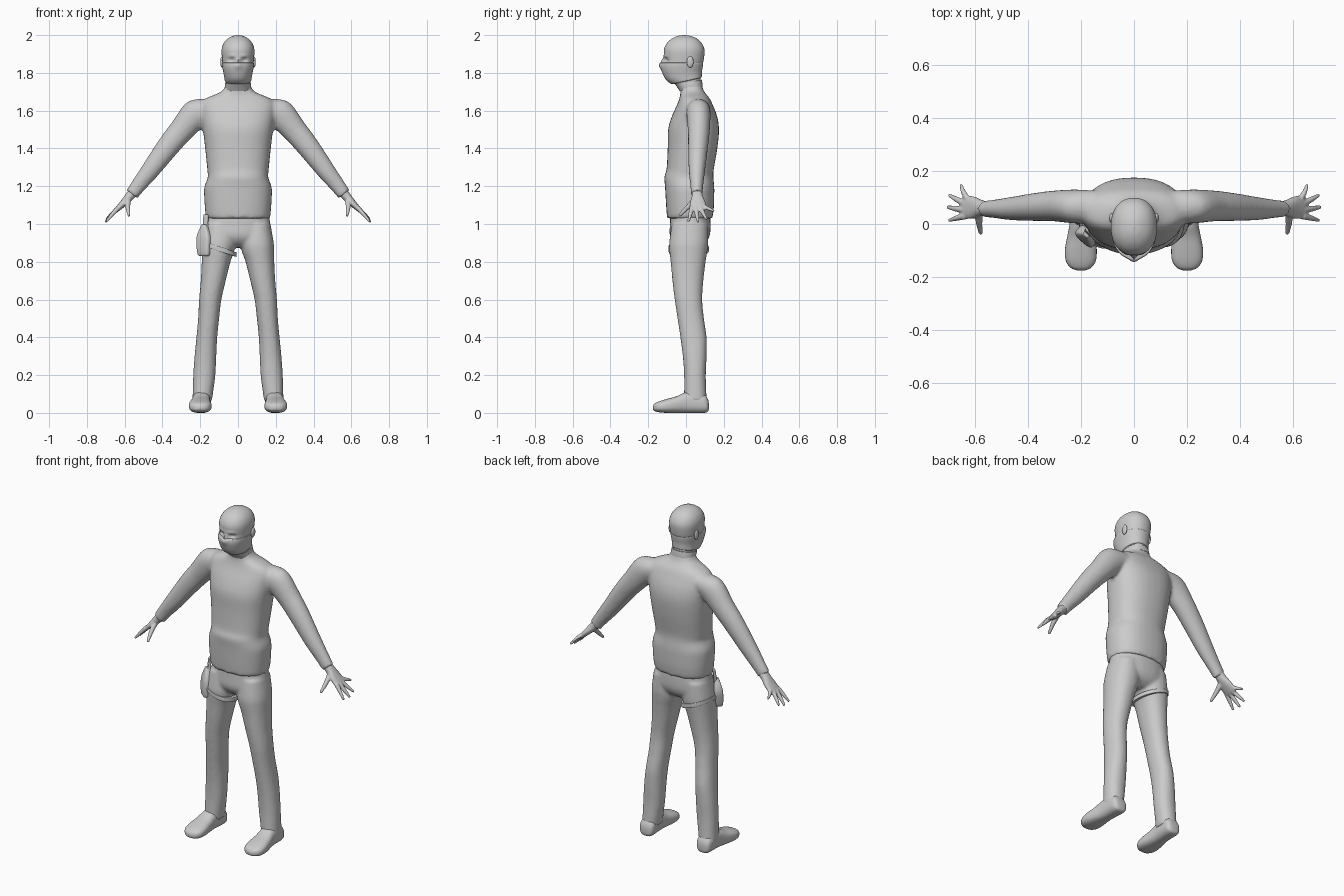
import bpy, bmesh, math
from mathutils import Vector, Matrix


def spow(v, p):
    return math.copysign(abs(v) ** p, v)


def spline(a, b, c, d, t):
    return 0.5 * (2 * b + (c - a) * t + (2 * a - 5 * b + 4 * c - d) * t * t + (3 * b - a - 3 * c + d) * t ** 3)


def loft(bm, sections, sides=32, steps=4, n=2.2):
    """Smooth closed skin over sections of (centre, u axis, v axis)."""
    secs = [tuple(Vector(p) for p in s) for s in sections]
    dense, last = [], len(secs) - 1
    for i in range(last):
        four = [secs[max(i - 1, 0)], secs[i], secs[i + 1], secs[min(i + 2, last)]]
        dense += [[spline(*[f[k] for f in four], j / steps) for k in range(3)] for j in range(steps)]
    dense.append(secs[-1])
    rings = []
    for c, u, v in dense:
        ring = []
        for k in range(sides):
            a = 2 * math.pi * k / sides
            ring.append(bm.verts.new(c + u * spow(math.cos(a), 2 / n) + v * spow(math.sin(a), 2 / n)))
        rings.append(ring)
    faces = [bm.faces.new(rings[0]), bm.faces.new(rings[-1])]
    for r, q in zip(rings, rings[1:]):
        for k in range(sides):
            m = (k + 1) % sides
            faces.append(bm.faces.new((r[k], r[m], q[m], q[k])))
    bmesh.ops.recalc_face_normals(bm, faces=faces)


def level(z, x0, x1, y0, y1, tilt=0):
    """Horizontal section from its extents; tilt raises the back edge."""
    ry = (y1 - y0) / 2
    return ((x0 + x1) / 2, (y0 + y1) / 2, z), ((x1 - x0) / 2, 0, 0), (0, ry, tilt * ry)


def tube(points):
    """Sections across a path of (x, y, z, half width in y, half thickness)."""
    out = []
    for i, p in enumerate(points):
        a, b = points[max(i - 1, 0)], points[min(i + 1, len(points) - 1)]
        d = (Vector(b[:3]) - Vector(a[:3])).normalized()
        v = d.cross(Vector((0, 1, 0))).normalized()
        out.append((p[:3], v.cross(d) * p[3], v * p[4]))
    return out


def mirrored(points, s):
    return [(p[0] * s,) + tuple(p[1:]) for p in points]


def finish(name, bm, voxel=0, smooth=0, angle=50):
    me = bpy.data.meshes.new(name)
    bm.to_mesh(me)
    bm.free()
    ob = bpy.data.objects.new(name, me)
    bpy.context.collection.objects.link(ob)
    bpy.ops.object.select_all(action='DESELECT')
    ob.select_set(True)
    bpy.context.view_layer.objects.active = ob
    if voxel:
        m = ob.modifiers.new("fuse", 'REMESH')
        m.mode, m.voxel_size = 'VOXEL', voxel
        s = ob.modifiers.new("soften", 'SMOOTH')
        s.iterations, s.factor = smooth, 0.5
        for mod in ("fuse", "soften"):
            bpy.ops.object.modifier_apply(modifier=mod)
    bpy.ops.object.shade_smooth_by_angle(angle=math.radians(angle))
    return ob


def ball(bm, c, r):
    bmesh.ops.create_uvsphere(bm, u_segments=20, v_segments=12, radius=1,
                              matrix=Matrix.Translation(c) @ Matrix.Diagonal((*r, 1)))


# Sweater: torso and both sleeves fused
bm = bmesh.new()
torso = [(1.03, .17, -.1, .14), (1.09, .176, -.105, .148), (1.18, .18, -.11, .15), (1.215, .172, -.113, .148),
         (1.25, .16, -.115, .145), (1.29, .163, -.103, .147), (1.4, .174, -.097, .166), (1.5, .186, -.095, .175),
         (1.57, .195, -.075, .165), (1.63, .198, -.048, .142), (1.665, .17, -.035, .125),
         (1.69, .11, -.03, .105), (1.71, .078, -.03, .092), (1.74, .066, -.035, .084)]
loft(bm, [level(z, -w, w, f, b) for z, w, f, b in torso], n=2.35)
arm = [(.13, .065, 1.615, .06, .05), (.22, .066, 1.585, .064, .078), (.3, .068, 1.495, .058, .066),
       (.37, .064, 1.41, .053, .06), (.46, .058, 1.29, .044, .05), (.53, .057, 1.2, .034, .04),
       (.562, .057, 1.157, .032, .037)]
for s in (1, -1):
    loft(bm, tube(mirrored(arm, s)), n=2)
finish("sweater", bm, .01, 6)

# Hands: palm, fingers and thumb fused
palm = [(.545, .057, 1.18, .026, .026), (.575, .06, 1.145, .03, .024), (.605, .062, 1.112, .042, .019),
        (.635, .063, 1.082, .044, .014), (.645, .063, 1.073, .036, .01)]
digits = [((.635, .03, 1.085), (.668, .022, 1.048), (.697, .013, 1.013), .0105),
          ((.638, .053, 1.082), (.672, .058, 1.045), (.703, .064, 1.01), .011),
          ((.636, .076, 1.083), (.668, .093, 1.053), (.697, .109, 1.025), .0105),
          ((.628, .096, 1.092), (.643, .122, 1.08), (.652, .15, 1.068), .0095),
          ((.583, .045, 1.125), (.583, .005, 1.085), (.577, -.037, 1.042), .0125)]
for s, side in ((1, "left"), (-1, "right")):
    bm = bmesh.new()
    loft(bm, tube(mirrored(palm, s)), 20)
    for a, b, c, r in digits:
        path = [(*a, r * 1.25, r * 1.25), (*b, r, r), (*c, r * .6, r * .6)]
        loft(bm, tube(mirrored(path, s)), 12, n=2)
    finish(side + "_hand", bm, .0045, 3)

# Trousers: hips and legs fused
bm = bmesh.new()
hips = [(1.1, .155, -.08, .125), (1.0, .172, -.085, .13), (.94, .18, -.086, .126), (.9, .15, -.065, .105),
        (.875, .07, -.03, .07)]
loft(bm, [level(z, -w, w, f, b) for z, w, f, b in hips])
leg = [(1.0, .01, .172, -.075, .118), (.9, .012, .189, -.089, .118), (.85, .022, .191, -.087, .112),
       (.8, .04, .192, -.081, .104), (.7, .065, .197, -.072, .092), (.6, .088, .206, -.06, .086),
       (.5, .1, .211, -.045, .095), (.4, .11, .22, -.03, .109), (.3, .115, .23, -.017, .109),
       (.2, .12, .237, -.01, .105), (.1, .133, .24, -.01, .108), (.062, .138, .242, -.012, .11)]
for s in (1, -1):
    loft(bm, [level(z, *sorted((a * s, b * s)), f, k) for z, a, b, f, k in leg])
finish("trousers", bm, .009, 5)

# Shoes: sections from heel to toe of (y, x, half width, bottom, top)
shoe = [(.121, .19, .018, .02, .05), (.115, .19, .036, .006, .075), (.095, .19, .046, 0, .1), (.04, .192, .047, 0, .115),
        (-.005, .195, .048, 0, .108), (-.05, .198, .054, 0, .088), (-.1, .2, .06, .0, .074),
        (-.14, .2, .056, .003, .062), (-.165, .2, .038, .009, .05), (-.175, .2, .014, .018, .036)]
for s, side in ((1, "left"), (-1, "right")):
    bm = bmesh.new()
    loft(bm, [((x * s, y, (a + b) / 2), (w, 0, 0), (0, 0, (b - a) / 2)) for y, x, w, a, b in shoe], n=2.6)
    finish(side + "_shoe", bm)

# Head with brow, eye sockets and nose pushed into shape
bm = bmesh.new()
skull = [(1.71, .06, -.03, .08), (1.77, .064, -.085, .078), (1.8, .072, -.108, .08), (1.84, .08, -.117, .086),
         (1.87, .084, -.115, .094), (1.92, .087, -.117, .098), (1.955, .077, -.103, .085), (1.98, .056, -.077, .06),
         (1.995, .028, -.045, .026), (2.0, .004, -.015, -.005)]
loft(bm, [level(z, -w, w, f, b) for z, w, f, b in skull], 56, 8)
dents = [(.033, 1.868, .015, .012, .013), (0, 1.858, .011, .02, -.018), (.032, 1.89, .022, .008, -.005)]
for v in bm.verts:
    if v.co.y < -.04:
        x, z = abs(v.co.x), v.co.z
        v.co.y += sum(h * math.exp(-((x - dx) / sx) ** 2 - ((z - dz) / sz) ** 2) for dx, dz, sx, sz, h in dents)
finish("head", bm)

# Eyes and ears
bm = bmesh.new()
for s in (1, -1):
    ball(bm, (.032 * s, -.083, 1.868), (.014, .014, .011))
finish("eyes", bm)
bm = bmesh.new()
for s in (1, -1):
    ball(bm, (.085 * s, .022, 1.858), (.009, .018, .03))
finish("ears", bm)

# Cloth mask around the lower face
bm = bmesh.new()
mask = [(1.757, .064, -.07, .079, .22), (1.76, .07, -.08, .083, .22), (1.777, .073, -.105, .084, .16),
        (1.8, .077, -.121, .085, .1), (1.83, .083, -.132, .089, .03), (1.85, .085, -.13, .091, 0),
        (1.854, .082, -.124, .088, 0)]
loft(bm, [level(z, -w, w, f, b, t) for z, w, f, b, t in mask], 48)
for v in bm.verts:
    v.co.y -= .012 * math.exp(-(v.co.x / .018) ** 2 - ((v.co.z - 1.842) / .02) ** 2) * (v.co.y < 0)
finish("face_mask", bm)

# High collar
bm = bmesh.new()
collar = [(1.715, .07, -.033, .088), (1.735, .069, -.045, .086), (1.75, .067, -.055, .084)]
loft(bm, [level(z, -w, w, f, b, .2) for z, w, f, b in collar])
finish("collar", bm)

# Thigh holster on the right leg
bm = bmesh.new()
block = [(.83, .026, .012), (.838, .036, .02), (.87, .041, .025), (.92, .043, .026), (.955, .034, .021),
         (.99, .016, .013), (.998, .012, .009)]
turn = Matrix.Rotation(math.radians(-40), 3, 'Z')
loft(bm, [(Vector((-.178, -.047 + (z - .9) * .1, z)), turn @ Vector((w, 0, 0)), turn @ Vector((0, t, 0)))
          for z, w, t in block], n=4)
finish("thigh_holster", bm)

# Straps: slanted band round the thigh and a hanger up to the hem
bm = bmesh.new()
loft(bm, [((-.101, .014, .868 + h), (.091 + g, 0, -.03), (0, .104 + g, 0))
          for h, g in ((-.012, 0), (-.01, .003), (.01, .003), (.012, 0))], 40)
loft(bm, [((-.165, -.04, .95), (.012, -.012, 0), (.008, .008, 0)), ((-.172, -.03, 1.0), (.011, -.011, 0), (.006, .006, 0)),
          ((-.168, -.025, 1.05), (.011, -.011, 0), (.006, .006, 0))], 16, n=4)
finish("holster_straps", bm)
